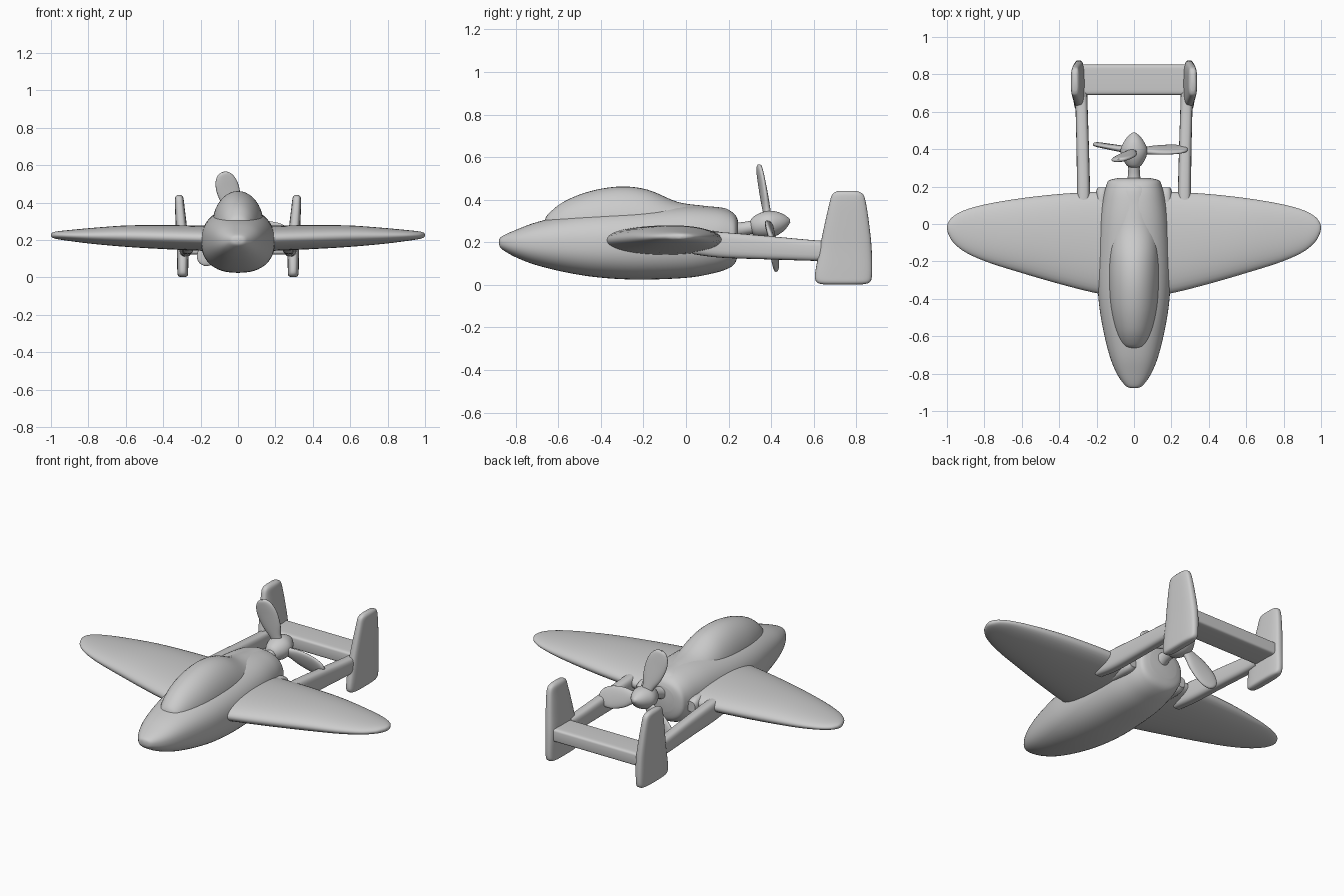
import bpy, math
from math import radians
from mathutils import Matrix, Vector

grey = bpy.data.materials.new("light_grey")
grey.diffuse_color = (0.6, 0.6, 0.6, 1)


def spline(rows, steps):
    """Resample a station table with a Catmull-Rom curve."""
    ext = [rows[0]] + rows + [rows[-1]]
    out = []
    for i in range(1, len(ext) - 2):
        for s in range(steps):
            t = s / steps
            out.append([0.5 * (2 * b + (c - a) * t + (2 * a - 5 * b + 4 * c - d) * t * t
                               + (3 * b - a - 3 * c + d) * t ** 3)
                        for a, b, c, d in zip(*ext[i - 1:i + 3])])
    return out + [list(rows[-1])]


def finish(obj, mirror=False, angle=50):
    obj.data.materials.append(grey)
    if mirror:
        obj.modifiers.new("mirror", 'MIRROR')
    bpy.ops.object.select_all(action='DESELECT')
    obj.select_set(True)
    bpy.context.view_layer.objects.active = obj
    bpy.ops.object.shade_smooth_by_angle(angle=radians(angle))
    return obj


def loft(name, axis, rows, power=2.0, sides=40, steps=5, mirror=False, matrix=None):
    """Skin rings along an axis; row = position, u low, u high, v low, v high."""
    verts, faces = [], []
    rings = spline(rows, steps)
    for p, u0, u1, v0, v1 in rings:
        for k in range(sides):
            a = 2 * math.pi * k / sides
            c, s = math.cos(a), math.sin(a)
            u = (u0 + u1) / 2 + (u1 - u0) / 2 * math.copysign(abs(c) ** (2 / power), c)
            v = (v0 + v1) / 2 + (v1 - v0) / 2 * math.copysign(abs(s) ** (2 / power), s)
            verts.append({'x': (p, u, v), 'y': (u, p, v), 'z': (u, v, p)}[axis])
    for r in range(len(rings) - 1):
        for k in range(sides):
            j = (k + 1) % sides
            faces.append((r * sides + k, r * sides + j, (r + 1) * sides + j, (r + 1) * sides + k))
    faces.append(tuple(range(sides))[::-1])
    faces.append(tuple(range((len(rings) - 1) * sides, len(rings) * sides)))
    if axis == 'y':
        faces = [f[::-1] for f in faces]
    me = bpy.data.meshes.new(name)
    me.from_pydata(verts, [], faces)
    if matrix:
        me.transform(matrix)
    obj = bpy.data.objects.new(name, me)
    bpy.context.collection.objects.link(obj)
    return finish(obj, mirror)


def sym(rows):
    """Rows of position, half width, v low, v high centred on u = 0."""
    return [(p, -w, w, a, b) for p, w, a, b in rows]


# Body with pointed nose and blunt tail
loft("fuselage", 'y', sym([
    (-0.878, 0.012, 0.19, 0.21), (-0.865, 0.045, 0.168, 0.228), (-0.80, 0.092, 0.13, 0.258),
    (-0.70, 0.132, 0.092, 0.295), (-0.55, 0.168, 0.056, 0.33), (-0.40, 0.19, 0.034, 0.35),
    (-0.22, 0.197, 0.025, 0.362), (0.0, 0.187, 0.033, 0.372), (0.13, 0.168, 0.055, 0.365),
    (0.20, 0.15, 0.078, 0.35), (0.232, 0.135, 0.105, 0.328), (0.245, 0.09, 0.15, 0.30)]), 2.35, 48)

# Bubble canopy flowing into a rear spine
loft("canopy", 'y', sym([
    (-0.665, 0.02, 0.27, 0.30), (-0.645, 0.06, 0.22, 0.335), (-0.57, 0.098, 0.15, 0.393),
    (-0.45, 0.125, 0.12, 0.44), (-0.31, 0.136, 0.1, 0.462), (-0.18, 0.136, 0.1, 0.447),
    (-0.04, 0.13, 0.12, 0.39), (0.08, 0.125, 0.13, 0.372), (0.19, 0.115, 0.15, 0.358),
    (0.235, 0.09, 0.17, 0.32)]), 2.0)

# Tapered round-tipped wings
loft("wings", 'x', [
    (0.05, -0.39, 0.17, 0.135, 0.278), (0.20, -0.37, 0.172, 0.143, 0.278),
    (0.40, -0.32, 0.16, 0.152, 0.28), (0.60, -0.262, 0.138, 0.164, 0.278),
    (0.78, -0.205, 0.108, 0.18, 0.265), (0.90, -0.152, 0.076, 0.195, 0.254),
    (0.965, -0.10, 0.042, 0.205, 0.247), (0.992, -0.055, 0.01, 0.213, 0.24),
    (1.0, -0.025, -0.015, 0.222, 0.23)], 2.1, mirror=True)

# Root fillets beside the tail of the body
loft("wing_root_fillets", 'y', [
    (0.0, 0.14, 0.21, 0.15, 0.26), (0.15, 0.14, 0.205, 0.15, 0.25),
    (0.195, 0.14, 0.195, 0.17, 0.23)], 2.5, 20, mirror=True)

# Twin tail booms
loft("tail_booms", 'y', [
    (0.03, 0.24, 0.305, 0.145, 0.25), (0.16, 0.235, 0.305, 0.128, 0.248),
    (0.38, 0.24, 0.307, 0.12, 0.23), (0.60, 0.247, 0.312, 0.113, 0.21),
    (0.70, 0.25, 0.312, 0.112, 0.205)], 3.2, 24, mirror=True)

# Leaning twin fins
loft("tail_fins", 'z', [
    (0.002, 0.282, 0.308, 0.65, 0.825), (0.012, 0.268, 0.322, 0.615, 0.862),
    (0.05, 0.266, 0.325, 0.606, 0.874), (0.17, 0.264, 0.328, 0.628, 0.872),
    (0.28, 0.274, 0.333, 0.65, 0.861), (0.38, 0.286, 0.337, 0.673, 0.846),
    (0.425, 0.292, 0.336, 0.687, 0.832), (0.44, 0.303, 0.327, 0.71, 0.805)],
    3.2, 32, mirror=True)

# Tailplane joining the fins
loft("tailplane", 'x', [(-0.29, 0.69, 0.852, 0.122, 0.2), (0.29, 0.69, 0.852, 0.122, 0.2)],
     7, 32, steps=1)

# Propeller: shaft, spinner and three blades on a tilted axis
hub = Matrix.Translation(Vector((0, 0.39, 0.285))) @ Matrix.Rotation(radians(10), 4, 'X')
loft("propeller_shaft", 'y', sym([(-0.19, 0.05, -0.05, 0.05), (-0.13, 0.032, -0.032, 0.032),
                                 (-0.05, 0.032, -0.032, 0.032)]), 2, 20, matrix=hub)
loft("spinner", 'y', sym([
    (-0.088, 0.025, -0.025, 0.025), (-0.07, 0.045, -0.045, 0.045), (-0.03, 0.066, -0.06, 0.06),
    (0.01, 0.071, -0.062, 0.062), (0.05, 0.054, -0.05, 0.05), (0.08, 0.032, -0.03, 0.03),
    (0.1, 0.008, -0.008, 0.008)]), 2, 28, matrix=hub)
for i in range(3):
    turn = Matrix.Rotation(radians(-16 + 120 * i), 4, 'Y') @ Matrix.Rotation(radians(10), 4, 'Z')
    loft(f"propeller_blade_{i + 1}", 'z', sym([
        (0.02, 0.028, -0.018, 0.018), (0.07, 0.034, -0.018, 0.018), (0.13, 0.054, -0.017, 0.017),
        (0.20, 0.062, -0.015, 0.015), (0.25, 0.054, -0.014, 0.014), (0.282, 0.034, -0.012, 0.012),
        (0.294, 0.01, -0.006, 0.006)]), 2.2, 24, matrix=hub @ turn)
